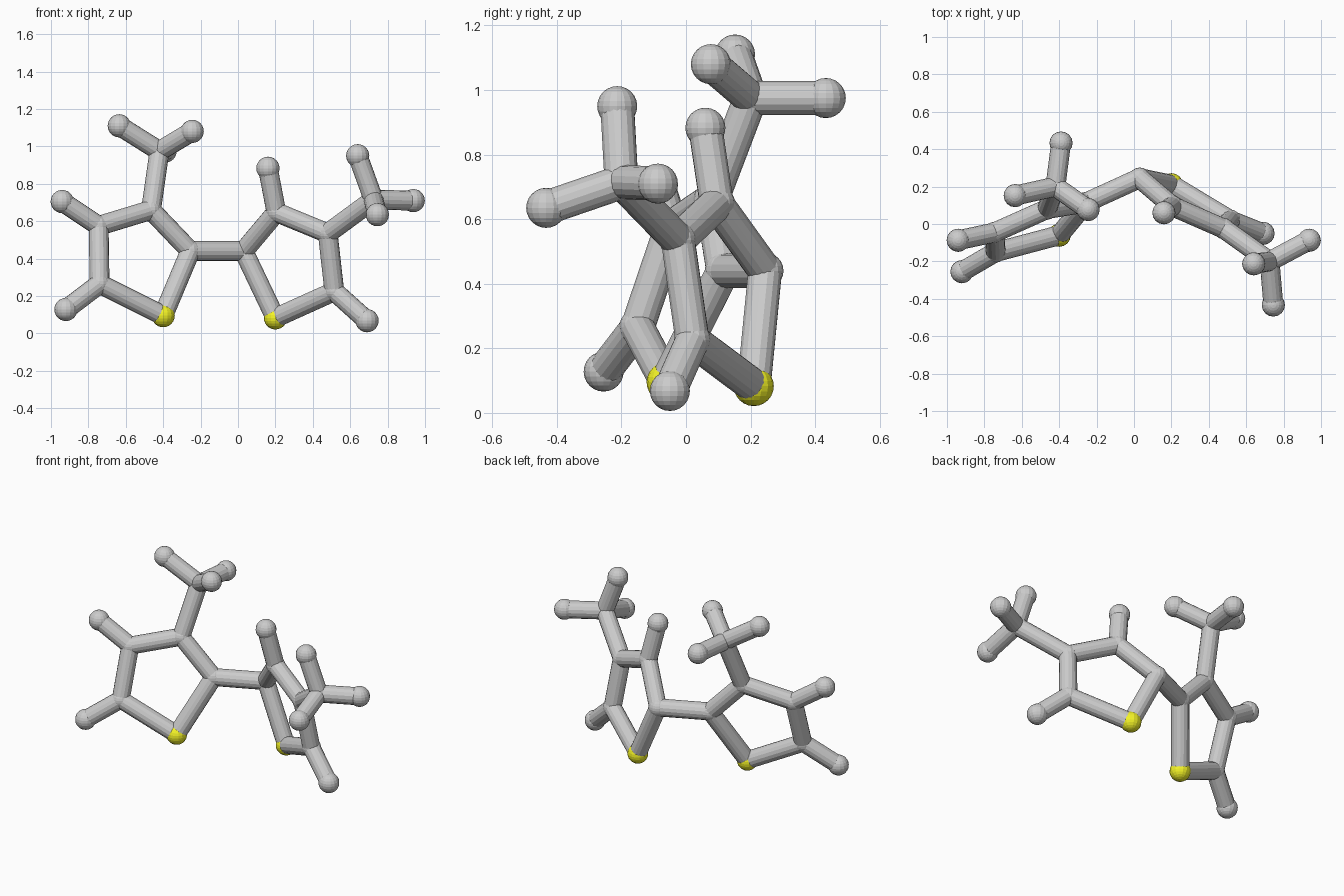
import bpy
from mathutils import Vector

if "Cube" in bpy.data.objects:
    bpy.data.objects.remove(bpy.data.objects["Cube"])

BOND_R, ATOM_R, JOINT_R = 0.053, 0.062, 0.057

# Atom centres; first letter gives the kind (s = yellow, c = joint, h = end ball)
atoms = {
    # left ring with its branch on top
    "s1": (-.40, -.06, .095), "c1": (-.255, .115, .44), "c2": (-.465, .08, .66),
    "c3": (-.745, -.045, .575), "c4": (-.74, -.15, .265),
    "h3": (-.94, -.087, .705), "h4": (-.92, -.255, .128), "c5": (-.42, .20, .975),
    "h5": (-.635, .152, 1.11), "h6": (-.245, .077, 1.08), "h7": (-.39, .433, .975),
    # right ring with its branch at the side
    "s2": (.20, .21, .083), "c6": (.03, .245, .44), "c7": (.205, .095, .648),
    "c8": (.48, -.025, .535), "c9": (.515, .02, .225),
    "h8": (.16, .06, .883), "h9": (.69, -.05, .068), "c10": (.725, -.20, .715),
    "h10": (.64, -.213, .95), "h11": (.937, -.087, .71), "h12": (.745, -.433, .635),
}
bonds = """s1-c1 c1-c2 c2-c3 c3-c4 c4-s1 c3-h3 c4-h4 c2-c5 c5-h5 c5-h6 c5-h7 c1-c6
s2-c6 c6-c7 c7-c8 c8-c9 c9-s2 c7-h8 c9-h9 c8-c10 c10-h10 c10-h11 c10-h12""".split()

yellow = bpy.data.materials.new("yellow")
yellow.diffuse_color = (0.9, 0.9, 0.02, 1)
yellow.use_nodes = True
yellow.node_tree.nodes["Principled BSDF"].inputs["Base Color"].default_value = yellow.diffuse_color

# Balls at every atom
names = {"s": "yellow_atom", "c": "joint_atom", "h": "end_atom"}
for key, pos in atoms.items():
    r = JOINT_R if key[0] == "c" else ATOM_R
    bpy.ops.mesh.primitive_uv_sphere_add(segments=16, ring_count=12, radius=r, location=pos)
    ob = bpy.context.object
    ob.name = names[key[0]]
    if key[0] == "s":
        ob.data.materials.append(yellow)

# Cylinder rods between bonded atoms
for bond in bonds:
    a, b = (Vector(atoms[k]) for k in bond.split("-"))
    d = b - a
    bpy.ops.mesh.primitive_cylinder_add(
        vertices=16, radius=BOND_R, depth=d.length, location=(a + b) / 2,
        rotation=d.to_track_quat("Z", "Y").to_euler())
    bpy.context.object.name = "bond_rod"
